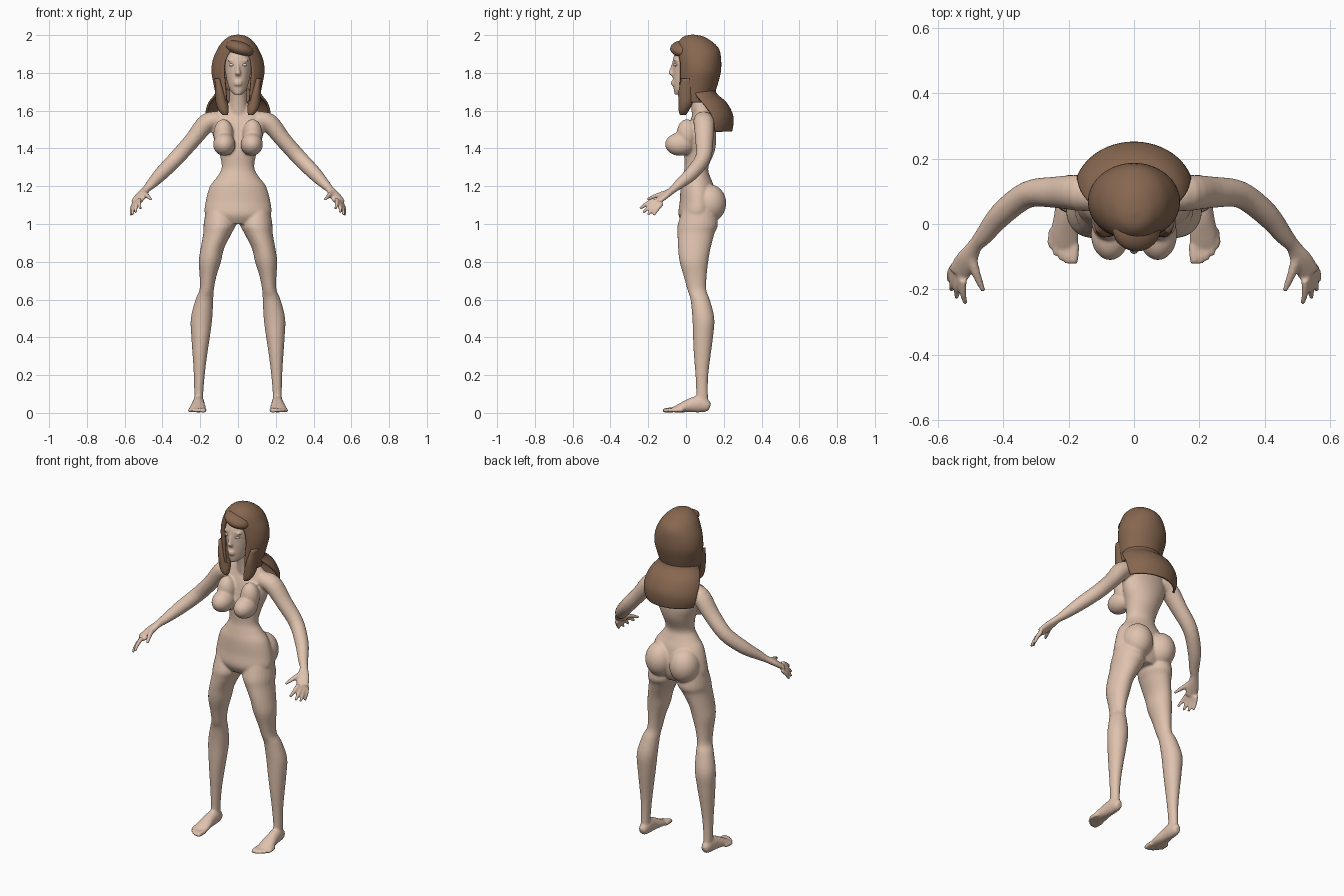
import bpy, bmesh
from math import sin, cos, pi, radians
from mathutils import Vector, Matrix

if "Cube" in bpy.data.objects:
    bpy.data.objects.remove(bpy.data.objects["Cube"])


def material(name, colour):
    mat = bpy.data.materials.new(name)
    mat.use_nodes = True
    mat.diffuse_color = (*colour, 1)
    mat.node_tree.nodes["Principled BSDF"].inputs["Base Color"].default_value = (*colour, 1)
    return mat


skin = material("skin", (0.74, 0.54, 0.42))
brown = material("brown hair", (0.24, 0.135, 0.08))
white = material("eye white", (0.75, 0.70, 0.66))


def smooth_rows(rows, steps=4):
    """Interpolate rows of numbers with a Catmull-Rom spline."""
    rows = [Vector(r) for r in rows]
    pts = [rows[0]] + rows + [rows[-1]]
    out = []
    for a, b, c, d in zip(pts, pts[1:], pts[2:], pts[3:]):
        for k in range(steps):
            t = k / steps
            out.append(b + (c - a) * (t / 2) + (a * 2 - b * 5 + c * 4 - d) * (t * t / 2)
                       + (b * 3 - a - c * 3 + d) * (t ** 3 / 2))
    return out + [rows[-1]]


def loft(bm, rows, side=1, level=False, segments=24):
    """Closed tube through rows of x, y, z, wide radius, deep radius."""
    rows = smooth_rows(rows)
    rings = []
    for i, row in enumerate(rows):
        centre = Vector(row[:3])
        u, v = Vector((1, 0, 0)), Vector((0, 1, 0))
        if not level:
            ahead, behind = rows[min(i + 1, len(rows) - 1)], rows[max(i - 1, 0)]
            t = (Vector(ahead[:3]) - Vector(behind[:3])).normalized()
            u = t.cross(Vector((0, 0, 1))).normalized()
            v = u.cross(t)
        ring = []
        for k in range(segments):
            a = 2 * pi * k / segments
            p = centre + u * (row[3] * cos(a)) + v * (row[4] * sin(a))
            ring.append(bm.verts.new((p.x * side, p.y, p.z)))
        rings.append(ring)
    for r, s in zip(rings, rings[1:]):
        for k in range(segments):
            n = (k + 1) % segments
            bm.faces.new((r[k], r[n], s[n], s[k]))
    bm.faces.new(rings[0])
    bm.faces.new(rings[-1])


def ball(bm, centre, radii, side=1, tilt=0):
    place = Matrix.Translation((centre[0] * side, centre[1], centre[2]))
    bmesh.ops.create_uvsphere(bm, u_segments=24, v_segments=16, radius=1,
                              matrix=place @ Matrix.Rotation(tilt, 4, 'Y') @ Matrix.Diagonal((*radii, 1)))


def shell(bm, rows, segments=48):
    """Open sheet from rows of z, centre y, x radius, y radius, front opening in degrees."""
    rings = []
    for z, cy, rx, ry, gap in smooth_rows(rows):
        gap = radians(max(gap, 0))
        angles = [gap + (2 * pi - 2 * gap) * k / segments for k in range(segments + 1)]
        rings.append([bm.verts.new((rx * sin(a), cy - ry * cos(a), z)) for a in angles])
    for r, s in zip(rings, rings[1:]):
        for k in range(segments):
            bm.faces.new((r[k], r[k + 1], s[k + 1], s[k]))
    bmesh.ops.remove_doubles(bm, verts=bm.verts[:], dist=0.0006)


def finish(name, bm, mat):
    bmesh.ops.recalc_face_normals(bm, faces=bm.faces[:])
    mesh = bpy.data.meshes.new(name)
    bm.to_mesh(mesh)
    bm.free()
    mesh.materials.append(mat)
    for face in mesh.polygons:
        face.use_smooth = True
    obj = bpy.data.objects.new(name, mesh)
    bpy.context.collection.objects.link(obj)
    return obj


body = bmesh.new()

# Torso and neck
torso = [(1.64, .085, .055, .042), (1.59, .09, .115, .052), (1.53, .085, .14, .068),
         (1.45, .08, .128, .08), (1.38, .07, .1, .08), (1.3, .055, .086, .063),
         (1.25, .055, .11, .073), (1.2, .06, .148, .088), (1.12, .065, .171, .098),
         (1.05, .06, .174, .1), (1.0, .06, .12, .075)]
loft(body, [(0, y, z, rx, ry) for z, y, rx, ry in torso], level=True, segments=40)
loft(body, [(0, .085, 1.54, .06, .05), (0, .07, 1.65, .047, .047), (0, .05, 1.76, .046, .05)], level=True)

# Head and face
ball(body, (0, .05, 1.875), (.085, .113, .098))
face = [(1.685, -.036, .02, .024), (1.71, -.012, .043, .053), (1.76, .01, .06, .08),
        (1.82, .02, .07, .09), (1.88, .03, .077, .098), (1.94, .04, .064, .08)]
loft(body, [(0, y, z, rx, ry) for z, y, rx, ry in face], level=True)
loft(body, [(0, -.064, 1.86, .008, .008), (0, -.074, 1.82, .009, .012),
            (0, -.079, 1.797, .015, .015), (0, -.066, 1.785, .013, .01)], level=True)
for z in (1.739, 1.751):
    ball(body, (0, -.066, z), (.023, .014, .008))

leg = [(.095, .07, 1.1, .07, .08), (.097, .063, 1.0, .085, .106), (.109, .053, .95, .075, .098),
       (.136, .044, .87, .062, .086), (.149, .042, .8, .059, .076), (.159, .049, .72, .044, .06),
       (.166, .058, .65, .038, .05), (.178, .075, .6, .047, .051), (.193, .092, .5, .057, .058),
       (.198, .09, .4, .049, .053), (.202, .086, .3, .038, .044), (.205, .084, .2, .029, .034),
       (.208, .085, .1, .024, .031), (.208, .085, .03, .026, .036)]
foot = [(.208, .126, .03, .015, .018), (.208, .11, .036, .025, .033), (.208, .075, .046, .031, .044),
        (.21, .03, .041, .034, .039), (.212, -.03, .026, .043, .024), (.21, -.068, .016, .04, .014)]
arm = [(.1, .09, 1.55, .05, .045), (.165, .095, 1.535, .055, .05), (.24, .097, 1.445, .048, .043),
       (.325, .09, 1.35, .041, .041), (.405, .03, 1.268, .037, .037), (.46, -.037, 1.21, .028, .026),
       (.487, -.068, 1.183, .023, .019), (.512, -.11, 1.152, .034, .018), (.537, -.153, 1.118, .035, .014)]
finger_tips = [(.516, -.243, 1.08), (.542, -.227, 1.06), (.558, -.203, 1.048), (.566, -.172, 1.046)]
toe_tips = [(.183, -.122), (.204, -.121), (.222, -.112), (.239, -.096), (.254, -.074)]

for side in (1, -1):
    # Chest, hips and brows
    ball(body, (.073, -.032, 1.422), (.059, .079, .061), side)
    ball(body, (.077, .005, 1.475), (.053, .055, .08), side)
    ball(body, (.08, .125, 1.11), (.084, .088, .1), side)
    ball(body, (.033, -.054, 1.866), (.024, .012, .007), side)
    # Leg, foot and toes
    loft(body, leg, side, level=True)
    loft(body, foot, side)
    for i, (x, y) in enumerate(toe_tips):
        r = .014 if i == 0 else .011
        loft(body, [(x - .003, y + .06, .016, r, r), (x, y + .02, .014, r, r),
                    (x, y, .011, r * .7, r * .7)], side, segments=12)
    # Arm, fingers and thumb
    loft(body, arm, side)
    for i, tip in enumerate(finger_tips):
        tip = Vector(tip)
        base = Vector((.522, -.17, 1.129)).lerp(Vector((.55, -.127, 1.109)), i / 3)
        middle = base.lerp(tip, .55) + Vector((.004, 0, .004))
        loft(body, [(*base, .012, .012), (*middle, .011, .011), (*tip, .008, .008)], side, segments=12)
    loft(body, [(.498, -.095, 1.166, .016, .016), (.483, -.15, 1.152, .014, .013),
                (.46, -.206, 1.13, .008, .008)], side, segments=12)

body_obj = finish("body", body, skin)
remesh = body_obj.modifiers.new("blend", 'REMESH')
remesh.mode = 'VOXEL'
remesh.voxel_size = 0.006
remesh.use_smooth_shade = True
relax = body_obj.modifiers.new("relax", 'SMOOTH')
relax.factor = 0.5
relax.iterations = 6

# Eyes
for side, name in ((1, "left_eye"), (-1, "right_eye")):
    eye = bmesh.new()
    ball(eye, (.032, -.052, 1.842), (.016, .014, .008), side)
    finish(name, eye, white)

# Hair around the head, open at the face
hair = bmesh.new()
shell(hair, [(1.997, .035, .0003, .0003, 0), (1.987, .04, .045, .05, 0), (1.955, .052, .083, .09, 0),
             (1.92, .062, .105, .109, 18), (1.87, .068, .127, .112, 30), (1.81, .068, .135, .111, 32),
             (1.75, .06, .125, .105, 33), (1.69, .05, .113, .097, 34), (1.645, .05, .105, .09, 36)])
# Hair spread over the back
back = bmesh.new()
shell(back, [(1.73, .06, .1, .085, 80), (1.685, .065, .118, .095, 82), (1.64, .085, .152, .125, 92),
             (1.58, .095, .174, .147, 105), (1.53, .1, .176, .145, 110), (1.49, .1, .165, .138, 112)])
for name, bm in (("head_hair", hair), ("back_hair", back)):
    thick = finish(name, bm, brown).modifiers.new("thickness", 'SOLIDIFY')
    thick.thickness = 0.012
    thick.offset = 0

# Fringe
fringe = bmesh.new()
ball(fringe, (.008, -.012, 1.928), (.077, .072, .04), tilt=radians(18))
finish("fringe", fringe, brown)

# Front locks
for side, name in ((1, "left_lock"), (-1, "right_lock")):
    lock = bmesh.new()
    loft(lock, [(.108, .01, 1.77, .016, .035), (.095, .002, 1.7, .026, .042), (.085, -.002, 1.64, .032, .038),
                (.076, -.012, 1.6, .026, .027), (.068, -.016, 1.578, .014, .016)], side, level=True)
    finish(name, lock, brown)
